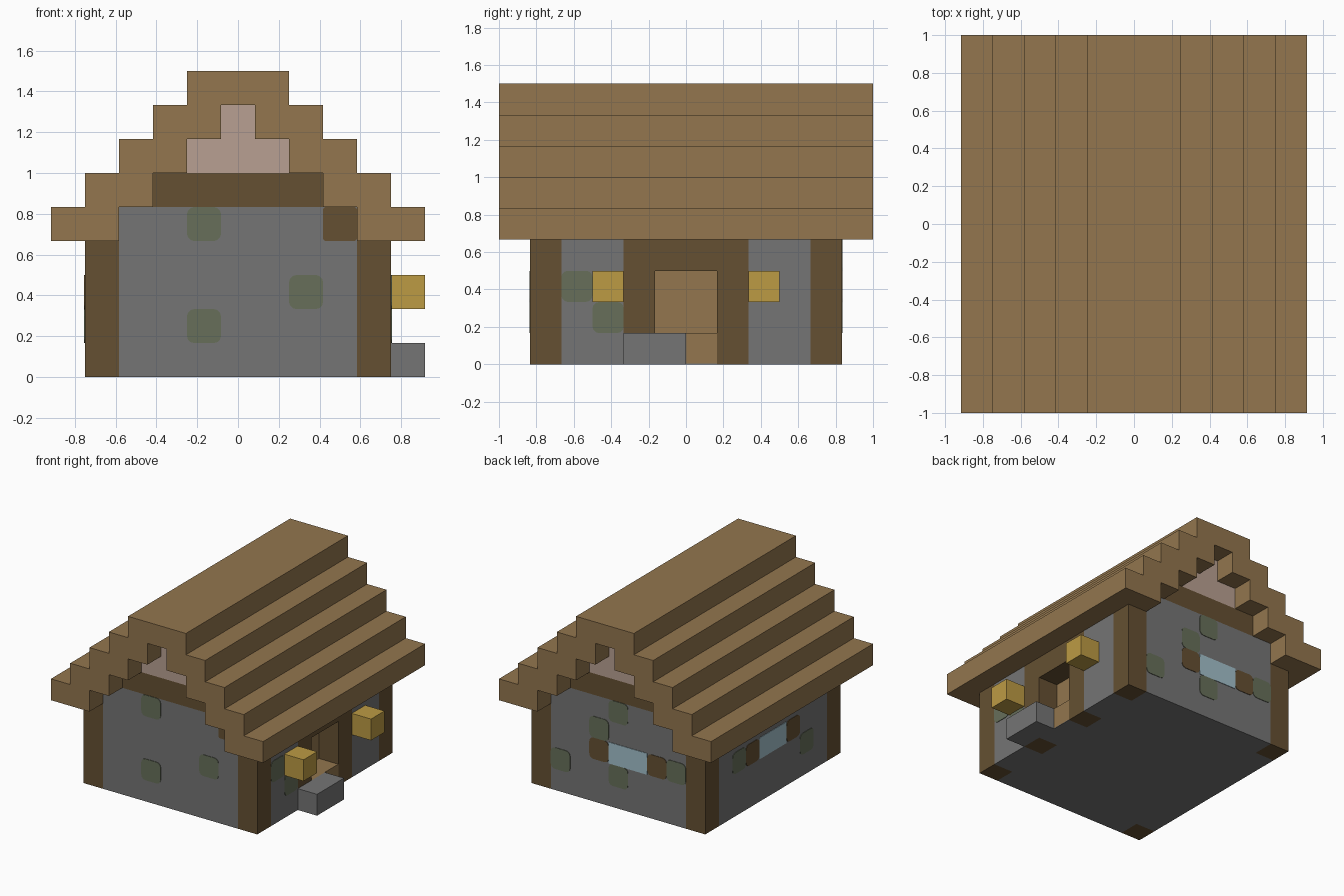
import bpy, bmesh
from mathutils import Vector

U = 1 / 6          # one block
THIN = 0.004       # thickness of painted plates

if "Cube" in bpy.data.objects:
    bpy.data.objects.remove(bpy.data.objects["Cube"], do_unlink=True)


def material(name, rgb):
    lin = [((c / 255 + 0.055) / 1.055) ** 2.4 for c in rgb] + [1]
    m = bpy.data.materials.new(name)
    m.use_nodes = True
    m.diffuse_color = lin
    m.node_tree.nodes["Principled BSDF"].inputs["Base Color"].default_value = lin
    return m


PLANK = material("plank tan", (147, 118, 78))
LOG = material("log brown", (101, 80, 50))
STONE = material("stone grey", (117, 117, 117))
MOSS = material("moss green", (103, 111, 90))
PLASTER = material("plaster pink", (185, 160, 146))
GOLD = material("lantern gold", (188, 155, 68))
GLASS = material("glass blue", (163, 192, 203))


def finish(name, bm, mat):
    bmesh.ops.recalc_face_normals(bm, faces=bm.faces)
    me = bpy.data.meshes.new(name)
    bm.to_mesh(me)
    bm.free()
    me.materials.append(mat)
    ob = bpy.data.objects.new(name, me)
    bpy.context.collection.objects.link(ob)
    return ob


def box(name, mat, x, y, z, round_axis=None, radius=0.0):
    """Box from ranges in block units, optionally rounded around one axis."""
    bm = bmesh.new()
    bmesh.ops.create_cube(bm, size=1)
    lo, hi = (Vector(v) * U for v in zip(x, y, z))
    for v in bm.verts:
        v.co = Vector((lo[i] + (v.co[i] + 0.5) * (hi[i] - lo[i]) for i in range(3)))
    if radius:
        edges = [e for e in bm.edges
                 if abs((e.verts[0].co - e.verts[1].co).normalized()[round_axis]) > 0.9]
        bmesh.ops.bevel(bm, geom=edges, offset=radius, segments=3, profile=0.5, affect='EDGES')
    return finish(name, bm, mat)


def plate(name, mat, side, a, z, width=1, radius=0.035):
    """Thin painted patch on a wall: a is its start along the wall, z its bottom row."""
    t = THIN / U
    along, up = (a, a + width), (z, z + 1)
    if side == "front":
        box(name, mat, along, (-5 - t, -5), up, 1, radius)
    elif side == "back":
        box(name, mat, along, (5, 5 + t), up, 1, radius)
    elif side == "door":
        box(name, mat, (4.5, 4.5 + t), along, up, 0, radius)
    else:
        box(name, mat, (-4.5 - t, -4.5), along, up, 0, radius)


# Stepped roof: outer stair up and over, inner stair back
outer, inner = [], []
for i in range(5):
    outer += [(5.5 - i, 4 + i), (5.5 - i, 5 + i)]
for i in range(4):
    inner += [(3.5 - i, 4 + i), (3.5 - i, 5 + i)]
mirror = lambda pts: [(-px, pz) for px, pz in reversed(pts)]
outline = outer + mirror(outer) + list(reversed(mirror(inner))) + list(reversed(inner))
bm = bmesh.new()
face = bm.faces.new([bm.verts.new((px * U, -1, pz * U)) for px, pz in outline])
ext = bmesh.ops.extrude_face_region(bm, geom=[face])
bmesh.ops.translate(bm, vec=(0, 2, 0), verts=[g for g in ext["geom"] if isinstance(g, bmesh.types.BMVert)])
finish("stepped_roof", bm, PLANK)

# Floor and stone walls
box("floor", STONE, (-3.5, 3.5), (-4, 4), (0, 1))
box("left_stone_wall", STONE, (-4.5, -3.5), (-4, 4), (0, 4))

# Front and back: walls, beam, gable and corner posts
for s, end in ((-1, "front"), (1, "back")):
    depth = sorted((4 * s, 5 * s))
    box(end + "_stone_wall", STONE, (-3.5, 3.5), depth, (0, 5))
    box(end + "_beam", LOG, (-2.5, 2.5), depth, (5, 6))
    box(end + "_gable_lower", PLASTER, (-1.5, 1.5), depth, (6, 7))
    box(end + "_gable_upper", PLASTER, (-0.5, 0.5), depth, (7, 8))
    for x in (-4.5, 3.5):
        box(end + "_corner_post", LOG, (x, x + 1), depth, (0, 4))
    # Door side: wall, door post and lantern
    box("door_side_stone_wall", STONE, (3.5, 4.5), sorted((2 * s, 4 * s)), (0, 4))
    box("door_post", LOG, (3.5, 4.5), sorted((s, 2 * s)), (0, 4))
    box("lantern", GOLD, (4.5, 5.5), sorted((2 * s, 3 * s)), (2, 3))

# Recessed doorway with threshold and step
box("door_lintel", LOG, (3.5, 4.5), (-1, 1), (3, 4))
box("door_panel", PLANK, (2.5, 3.5), (-1, 1), (1, 4))
box("threshold_base", STONE, (3.5, 4.5), (-1, 1), (0, 0.03))
box("door_threshold", PLANK, (3.5, 4.5), (-1, 1), (0.03, 1))
box("door_step", STONE, (4.5, 5.5), (-2, 0), (0, 1))

# Windows with log shutters
plate("back_window", GLASS, "back", -1.5, 2, 2, 0.004)
plate("left_window", GLASS, "left", -1, 2, 2, 0.004)
for a in (-2.5, 0.5):
    plate("back_shutter", LOG, "back", a, 2)
for a in (-2, 1):
    plate("left_shutter", LOG, "left", a, 2)
plate("front_log_end", LOG, "front", 2.5, 4, 1, 0.015)

# Moss patches
patches = {
    "front": [(-1.5, 4), (-1.5, 1), (1.5, 2)],
    "back": [(2.5, 1), (0.5, 3), (-0.5, 4), (-0.5, 1), (-3.5, 2)],
    "left": [(2, 2), (-3, 1)],
    "door": [(-4, 2), (-3, 1)],
}
for side, spots in patches.items():
    for a, z in spots:
        plate(side + "_moss", MOSS, side, a, z)
